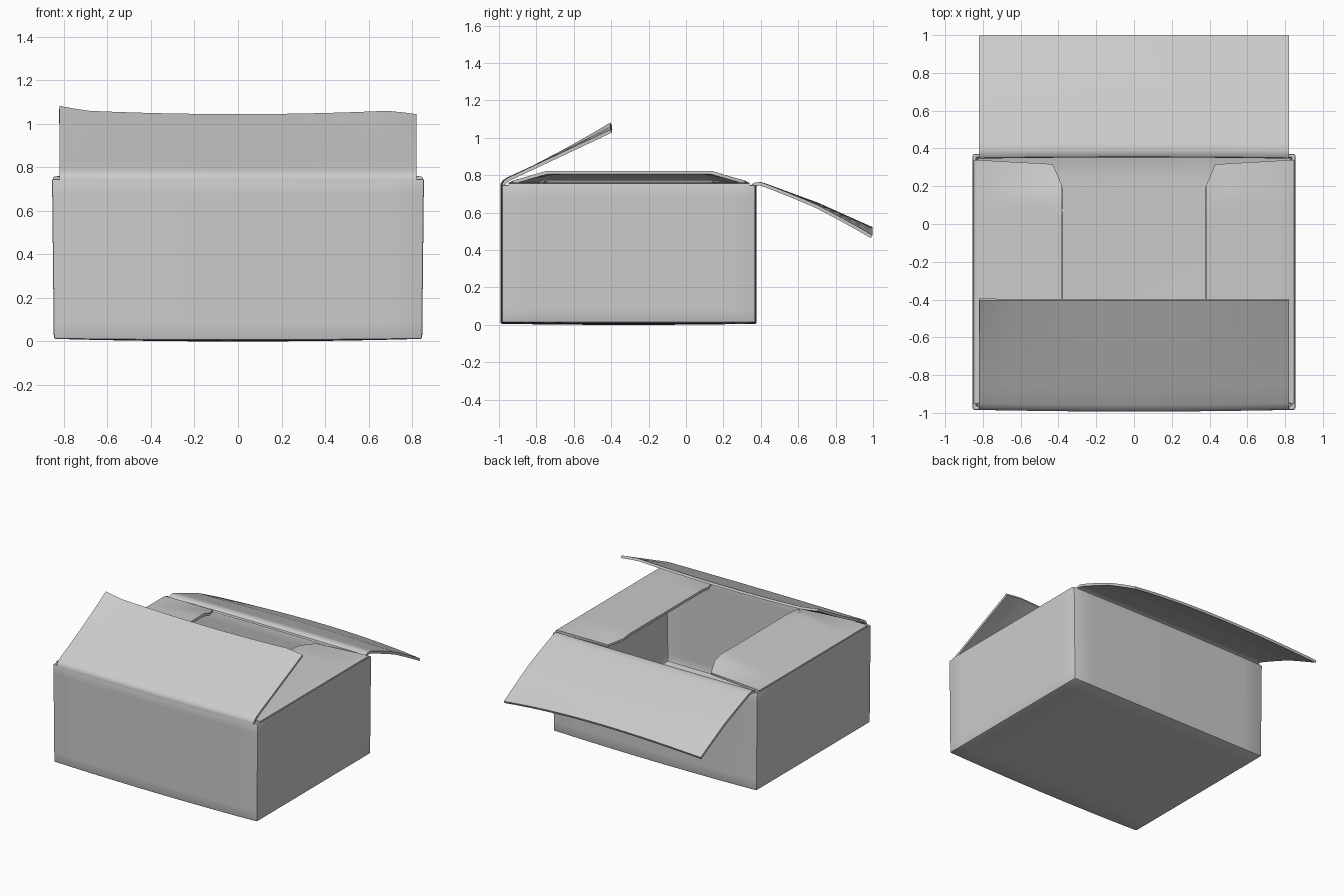
import bpy, bmesh, math

if "Cube" in bpy.data.objects:
    bpy.data.objects.remove(bpy.data.objects["Cube"])

T = 0.018  # cardboard thickness


def finish(name, bm, offset, bevel=0.0):
    """Turn a thin surface into smooth-shaded board with real thickness."""
    bmesh.ops.recalc_face_normals(bm, faces=bm.faces)
    me = bpy.data.meshes.new(name)
    bm.to_mesh(me)
    bm.free()
    ob = bpy.data.objects.new(name, me)
    bpy.context.collection.objects.link(ob)
    s = ob.modifiers.new("board", 'SOLIDIFY')
    s.thickness, s.offset, s.use_even_offset = T, offset, True
    if bevel:
        b = ob.modifiers.new("edges", 'BEVEL')
        b.width, b.segments, b.limit_method = bevel, 2, 'ANGLE'
    bpy.ops.object.select_all(action='DESELECT')
    ob.select_set(True)
    bpy.context.view_layer.objects.active = ob
    bpy.ops.object.convert(target='MESH')
    bpy.ops.object.shade_smooth_by_angle(angle=math.radians(35))
    return ob


def sheet(name, rows, cols, point):
    """Grid of quads from point(row, v) with v running -1..1."""
    bm = bmesh.new()
    g = [[bm.verts.new(point(i, 2 * j / cols - 1)) for j in range(cols + 1)]
         for i in range(rows)]
    for i in range(rows - 1):
        for j in range(cols):
            bm.faces.new((g[i][j], g[i][j + 1], g[i + 1][j + 1], g[i + 1][j]))
    return finish(name, bm, 0)


def resample(profile, n):
    """Extend the last segments of a profile with n in-between points."""
    out = [profile[0]]
    for a, b in zip(profile, profile[1:]):
        k = n if math.dist(a, b) > 0.15 else 1
        out += [tuple(p + (q - p) * i / k for p, q in zip(a, b)) for i in range(1, k + 1)]
    return out


# open box body, with slightly bowed front, back and bottom
bm = bmesh.new()
bmesh.ops.create_cube(bm, size=2)
bmesh.ops.delete(bm, geom=[f for f in bm.faces if f.normal.z > 0.5], context='FACES_ONLY')
bmesh.ops.subdivide_edges(bm, edges=bm.edges[:], cuts=9, use_grid_fill=True)
for v in bm.verts:
    x, y, z = v.co
    bow = 1 - x * x
    ny = -0.307 + y * 0.677
    if abs(y) > 0.99:
        ny += y * 0.008 * bow
    nz = 0.38 + z * 0.367
    if z < -0.99:
        nz = 0.012 - 0.012 * bow * (1 - y * y * 0.5)
    v.co = (x * (0.85 + 0.004 * z), ny, nz)
finish("box_body", bm, -1, 0.008)


# long front and back flaps: (y, z) profile swept across the width
def long_flap(name, profile, warp, hinge_bow):
    pts = resample(profile, 6)
    tip, root = pts[-1][0], pts[0][0]

    def point(i, v):
        y, z = pts[i]
        t = (y - root) / (tip - root)
        return (0.82 * v, y + hinge_bow * (1 - v * v) * (1 - t), z + t * t * warp(v))
    sheet(name, len(pts), 24, point)


long_flap("front_flap",
          [(-0.975, 0.735), (-0.975, 0.75), (-0.965, 0.766), (-0.945, 0.78), (-0.4, 1.036)],
          lambda v: 0.022 * v * v + (0.016 if v < 0 else -0.022) * max(0, abs(v) - 0.85) / 0.15,
          -0.009)
long_flap("back_flap",
          [(0.355, 0.735), (0.358, 0.745), (0.37, 0.752), (0.39, 0.755), (0.42, 0.747),
           (0.7, 0.645), (0.993, 0.515)],
          lambda v: -0.035 * v * v - 0.008 * v * v * v, 0.006)


# short side flaps with clipped, drooping corners
def side_flap(name, side, tip_z, droop):
    pts = resample([(0.842, 0.735), (0.84, 0.748), (0.815, 0.753),
                    (0.43, tip_z - 0.004), (0.38, tip_z)], 6)

    def point(i, v):
        x, z = pts[i]
        u = (0.842 - x) / 0.462
        half = 0.645 - 0.025 * min(1, (0.842 - x) / 0.412)
        if x < 0.43:
            half -= 0.115 * (0.43 - x) / 0.05
        c = min(1, max(0, (abs(v) * half - 0.44) / 0.18))
        return (side * x, -0.305 + v * half, z - droop * u * c)
    sheet(name, len(pts), 32, point)


side_flap("left_side_flap", -1, 0.815, 0.055)
side_flap("right_side_flap", 1, 0.767, 0.025)
